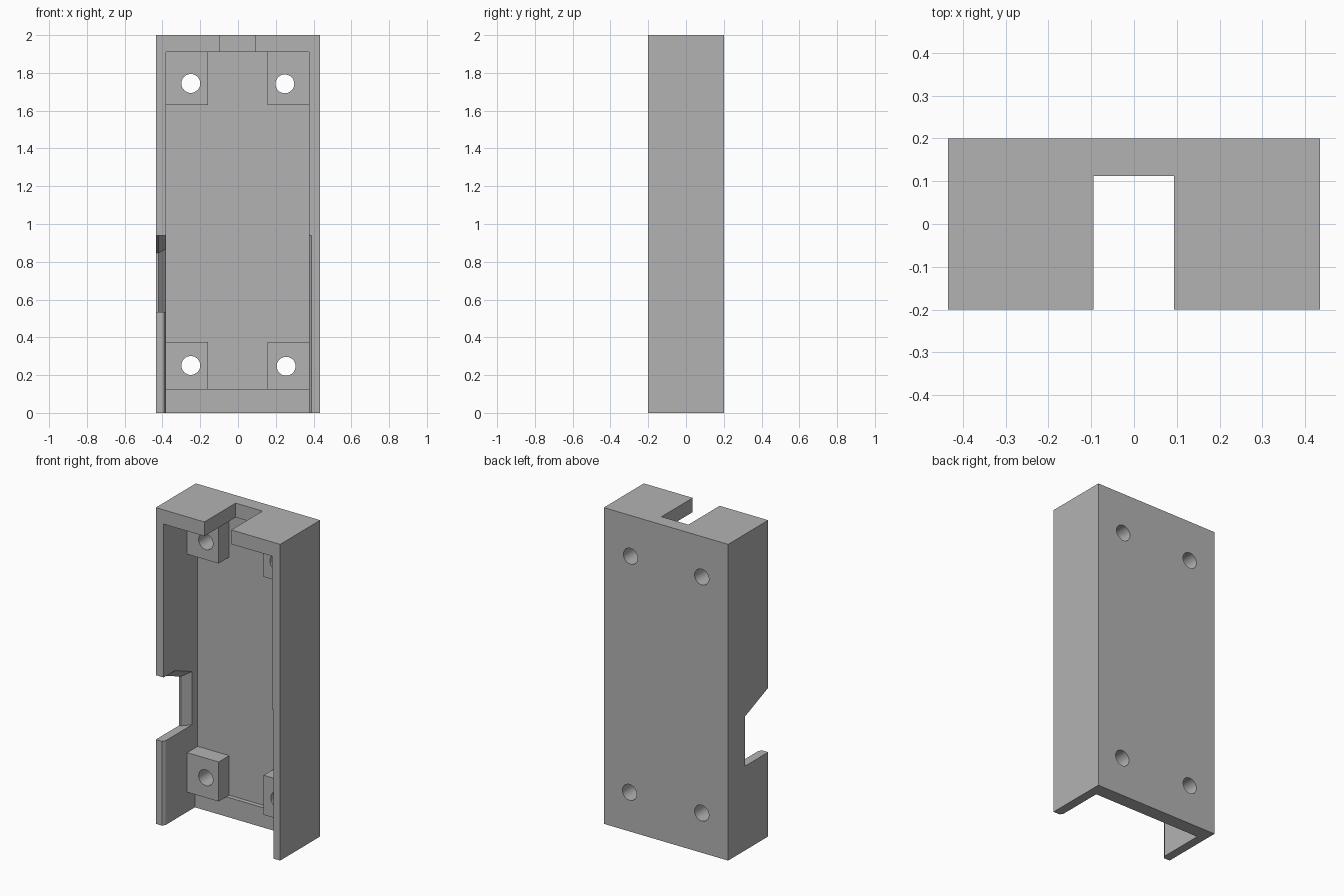
import bpy, bmesh, math
from mathutils import Vector

if "Cube" in bpy.data.objects:
    bpy.data.objects.remove(bpy.data.objects["Cube"], do_unlink=True)

grey = bpy.data.materials.new("plain grey")
grey.use_nodes = True
colour = (0.45, 0.45, 0.45, 1)
grey.diffuse_color = colour
grey.node_tree.nodes["Principled BSDF"].inputs["Base Color"].default_value = colour


def loft(name, rings):
    """Closed solid through matching rings of points."""
    bm = bmesh.new()
    loops = [[bm.verts.new(p) for p in ring] for ring in rings]
    n = len(loops[0])
    for a, b in zip(loops, loops[1:]):
        for i in range(n):
            j = (i + 1) % n
            bm.faces.new((a[i], a[j], b[j], b[i]))
    bm.faces.new(loops[0])
    bm.faces.new(loops[-1])
    bmesh.ops.triangulate(bm, faces=[f for f in bm.faces if len(f.verts) == 4])
    bmesh.ops.recalc_face_normals(bm, faces=bm.faces)
    bmesh.ops.dissolve_limit(bm, angle_limit=0.001, verts=bm.verts, edges=bm.edges)
    mesh = bpy.data.meshes.new(name)
    bm.to_mesh(mesh)
    bm.free()
    obj = bpy.data.objects.new(name, mesh)
    bpy.context.collection.objects.link(obj)
    return obj


def prism(name, outline, z0, z1):
    return loft(name, [[Vector((x, y, z)) for x, y in outline] for z in (z0, z1)])


def box(name, x0, x1, y0, y1, z0, z1):
    return prism(name, [(x0, y0), (x1, y0), (x1, y1), (x0, y1)], z0, z1)


def round_cutter(x, z, r=0.05, n=32):
    angles = [2 * math.pi * i / n for i in range(n)]
    return loft("hole_cutter", [[Vector((x + r * math.cos(a), y, z + r * math.sin(a)))
                                 for a in angles] for y in (-0.1, 0.3)])


def carve(target, cutter):
    mod = target.modifiers.new("carve", "BOOLEAN")
    mod.operation = "DIFFERENCE"
    mod.solver = "EXACT"
    mod.object = cutter
    cutter.hide_render = True
    graph = bpy.context.evaluated_depsgraph_get()
    mesh = bpy.data.meshes.new_from_object(target.evaluated_get(graph))
    target.modifiers.clear()
    target.data = mesh
    bpy.data.objects.remove(cutter, do_unlink=True)


# Outer block
L, R = -0.38, 0.377
case = box("case_shell", -0.435, 0.435, -0.2, 0.2, 0, 2)

# Tray cavity, carved in layers so the four corner bosses and bottom step remain
carve(case, box("front_cavity", L, R, -0.3, 0.035, -0.1, 1.91))
carve(case, box("middle_band", L, R, -0.1, 0.14, 0.375, 1.63))
carve(case, box("centre_column", -0.16, 0.155, -0.1, 0.14, 0.125, 1.91))
carve(case, box("bottom_step", L, R, -0.1, 0.112, -0.1, 0.125))

# Cable slot in the top wall
carve(case, box("top_slot", -0.095, 0.093, -0.3, 0.112, 1.85, 2.1))

# Screw holes through bosses and back
for x, z in ((-0.25, 1.744), (0.248, 1.742), (-0.25, 0.251), (0.255, 0.247)):
    carve(case, round_cutter(x, z))

# Small chamfer inside the lower front edge of both side walls
for side, wall in ((-1, L), (1, R)):
    outline = [(wall - side * 0.01, -0.165), (wall + side * 0.026, -0.22),
               (wall - side * 0.01, -0.22)]
    carve(case, prism("edge_chamfer", outline, -0.1, 0.94))

# Side opening with sloped top, flared towards the inside
outer = [(-0.25, 0.533), (0.034, 0.533), (0.034, 0.846), (-0.2, 0.94), (-0.25, 0.94)]
inner = [(-0.25, 0.533), (0.095, 0.533), (0.095, 0.875), (-0.06, 0.94), (-0.25, 0.94)]
carve(case, loft("side_opening", [[Vector((x, y, z)) for y, z in ring] for x, ring in
                                  ((-0.5, outer), (-0.422, outer), (-0.37, inner))]))

# Finish
case.data.materials.clear()
case.data.materials.append(grey)
for face in case.data.polygons:
    face.material_index = 0
bpy.ops.object.select_all(action="DESELECT")
case.select_set(True)
bpy.context.view_layer.objects.active = case
bpy.ops.object.shade_smooth_by_angle(angle=math.radians(20))
